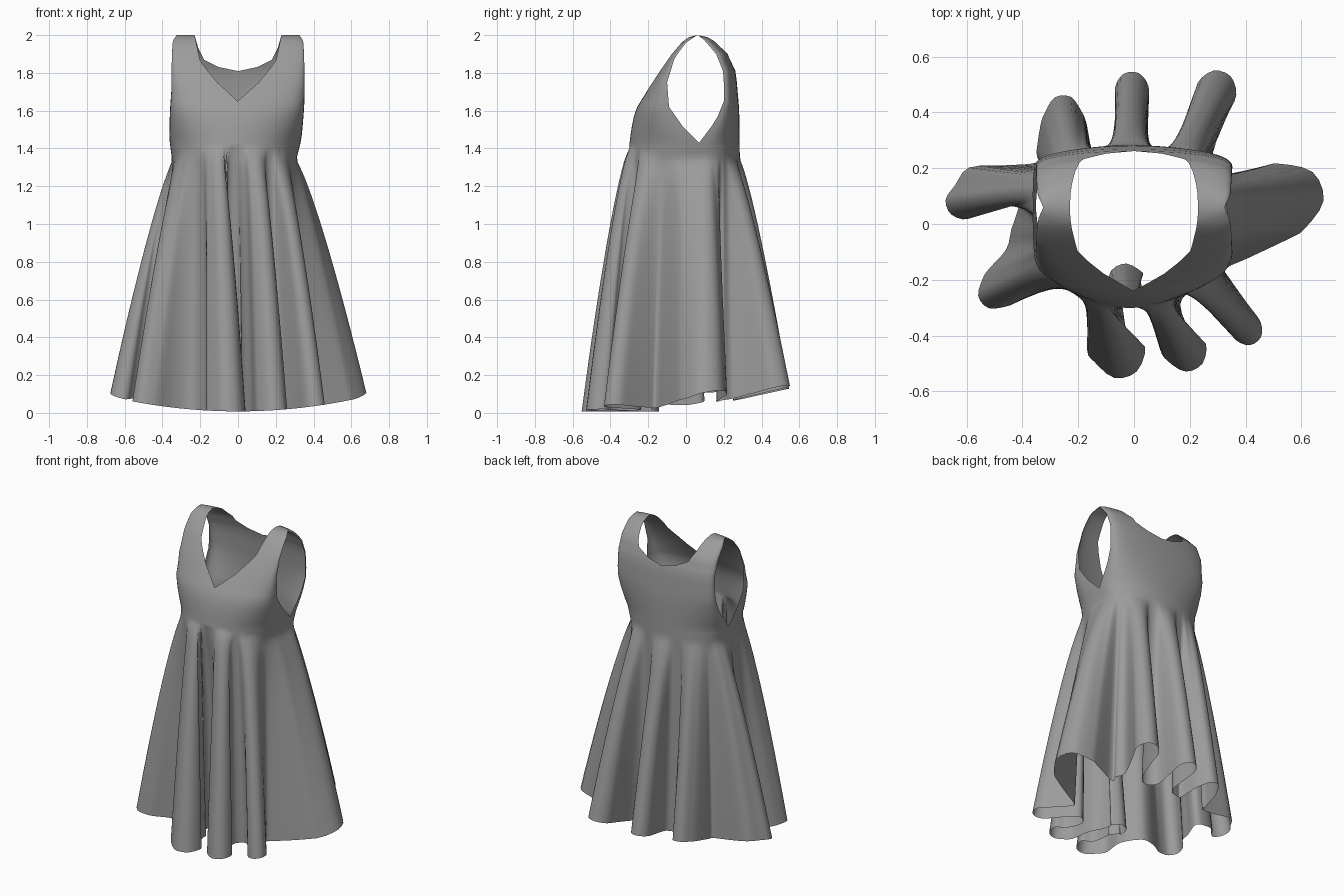
import bpy, bmesh
from math import sin, cos, asin, atan2, pi
from mathutils import Vector

if "Cube" in bpy.data.objects:
    bpy.data.objects.remove(bpy.data.objects["Cube"])

ARM_Z, TOP_Z, WAIST, MID_Y = 1.43, 1.415, 1.32, 0.06


def lerp_table(table, z):
    """Piecewise-linear lookup in a list of (z, value)."""
    if z <= table[0][0]:
        return table[0][1]
    for (z0, v0), (z1, v1) in zip(table, table[1:]):
        if z <= z1:
            return v0 + (v1 - v0) * (z - z0) / (z1 - z0)
    return table[-1][1]


def add_grid(bm, rows, closed):
    vs = [[bm.verts.new(p) for p in row] for row in rows]
    n = len(vs[0])
    for a, b in zip(vs, vs[1:]):
        for i in range(n if closed else n - 1):
            j = (i + 1) % n
            bm.faces.new((a[i], a[j], b[j], b[i]))


# Bodice profiles by height: half width, depth, armhole edge, neckline (-1 front, 1 back)
half_width = [(1.32, .325), (1.45, .35), (1.6, .355), (1.9, .35), (1.97, .345), (2, .325)]
depth = {-1: [(1.34, -.31), (1.5, -.29), (1.6, -.27), (1.7, -.21), (1.8, -.15),
              (1.9, -.08), (1.97, -.02), (1.99, .01), (2, .06)],
         1: [(1.34, .285), (1.6, .282), (1.8, .265), (1.9, .23), (1.97, .16), (1.99, .12), (2, .06)]}
armhole = {-1: [(1.43, .07), (1.52, -.02), (1.62, -.09), (1.75, -.1), (1.88, -.06),
                (1.96, 0), (1.98, .03), (2, .06)],
           1: [(1.43, .07), (1.55, .16), (1.65, .2), (1.8, .2), (1.9, .16), (1.97, .1),
               (1.98, .09), (2, .06)]}
neckline = {-1: [(1.65, 0), (1.75, .11), (1.86, .2), (2, .23)],
            1: [(1.81, 0), (1.83, .1), (1.87, .18), (1.93, .21), (2, .23)]}


def body_point(z, a, side):
    """Point at height z; a runs from 0 (centre) to pi/2 (side seam)."""
    edge, d = lerp_table(armhole[side], z), lerp_table(depth[side], z)
    c = max(cos(a), 0) ** 0.75
    shift = lerp_table([(1.34, -.02), (1.7, 0)], z)
    return Vector((shift + lerp_table(half_width, z) * sin(a), edge + (d - edge) * c, z))


def body_at(z, a):
    return body_point(z, asin(max(-1, min(1, sin(a)))), -1 if cos(a) > 0 else 1)


# Bodice: front and back panels, each mirrored, meeting at the shoulders
bm = bmesh.new()
zs = [ARM_Z, 1.47, 1.52, 1.57, 1.62, 1.65, 1.7, 1.75, 1.81, 1.83, 1.87, 1.9, 1.93,
      1.96, 1.975, 1.99, 2.0]
for side in (-1, 1):
    for mirror in (-1, 1):
        rows = []
        for z in zs:
            a0 = asin(lerp_table(neckline[side], z) / lerp_table(half_width, z))
            rows.append([body_point(z, mirror * (a0 + (pi / 2 - a0) * k / 14), side)
                         for k in range(15)])
        add_grid(bm, rows, False)

# Skirt folds, counter-clockwise: base, tip, base width, tip width, bend, next valley
# (negative widths make a fold that points inward)
folds = [
    ((.36, .02), (.66, .135), .30, .25, 0, (.31, .2)),
    ((.23, .27), (.315, .54), .11, .145, 0, (.12, .25)),
    ((0, .29), (-.01, .54), .11, .12, 0, (-.12, .26)),
    ((-.25, .26), (-.255, .455), .2, .13, 0, (-.35, .22)),
    ((-.44, .15), (-.665, .06), .13, .13, -.04, (-.44, -.02)),
    ((-.40, -.16), (-.54, -.28), .18, .13, 0, (-.24, -.21)),
    ((-.10, -.30), (-.03, -.54), .12, .19, -.03, None),
    ((0, -.27), (-.055, -.155), -.08, -.14, 0, None),
    ((.12, -.31), (.215, -.515), .10, .15, -.02, (.21, -.24)),
    ((.30, -.23), (.435, -.42), .11, .11, 0, (.33, -.16)),
]
ctrl = []
for base, tip, w0, w1, bend, valley in folds:
    b, e = Vector(base), Vector(tip)
    d = (e - b).normalized()
    n = Vector((-d.y, d.x))
    m = (b + e) / 2 + n * bend
    wm, s = (w0 + w1) / 4, e - d * abs(w1) * .4
    ctrl += [b - n * w0 / 2, m - n * wm, s - n * w1 / 2, e - n * w1 * .22,
             e + n * w1 * .22, s + n * w1 / 2, m + n * wm, b + n * w0 / 2]
    if valley:
        ctrl.append(Vector(valley))

# Hem outline: closed smooth curve through the fold points
hem = []
for i in range(len(ctrl)):
    p0, p1, p2, p3 = (ctrl[(i + k) % len(ctrl)] for k in (-1, 0, 1, 2))
    for k in range(3):
        t = k / 3
        hem.append(.5 * (2 * p1 + (p2 - p0) * t + (2 * p0 - 5 * p1 + 4 * p2 - p3) * t * t
                         + (3 * p1 - p0 - 3 * p2 + p3) * t ** 3))
N = len(hem)

# Waist angle for each hem point: unwrapped, then smoothed around the loop
off, prev = [], None
for i, p in enumerate(hem):
    a = atan2(p.x, MID_Y * .5 - p.y)
    if prev is not None:
        a += 2 * pi * round((prev - a) / (2 * pi))
    prev = a
    off.append(a - 2 * pi * i / N)
W = 15
for _ in range(2):
    off = [sum(off[(i + k) % N] for k in range(-W, W + 1)) / (2 * W + 1) for i in range(N)]
angles = [o + 2 * pi * i / N for i, o in enumerate(off)]

# Skirt: blend from the body to the folded hem; folds start higher at the front
rows, R = [], 32
for r in range(R + 1):
    t = (r / R) ** 1.3
    row = []
    for a, h in zip(angles, hem):
        hem_z = .008 + .17 * h.x ** 2 + .22 * max(0, h.y)
        z = TOP_Z + (hem_z - TOP_Z) * t
        front = max(0, cos(a)) ** 2
        onset = 1.34 + .075 * front
        w = body_at(max(z, WAIST), a)
        f = max(0, (onset - z) / (onset - hem_z)) ** (.8 - .08 * front)
        row.append((w.x + (h.x - w.x) * f, w.y + (h.y - w.y) * f, z))
    rows.append(row)
add_grid(bm, rows, True)

# Weld panels and bridge bodice to skirt
bmesh.ops.remove_doubles(bm, verts=bm.verts, dist=0.0005)
seam = [e for e in bm.edges if e.is_boundary and any(
    all(abs(v.co.z - z) < 1e-4 for v in e.verts) for z in (ARM_Z, TOP_Z))]
bmesh.ops.bridge_loops(bm, edges=seam)
bmesh.ops.recalc_face_normals(bm, faces=bm.faces)
for f in bm.faces:
    f.smooth = True
me = bpy.data.meshes.new("dress")
bm.to_mesh(me)
bm.free()
dress = bpy.data.objects.new("dress", me)
bpy.context.collection.objects.link(dress)

# Dark grey cloth
cloth = bpy.data.materials.new("grey_cloth")
cloth.diffuse_color = (.33, .33, .33, 1)
cloth.use_nodes = True
cloth.node_tree.nodes["Principled BSDF"].inputs["Base Color"].default_value = cloth.diffuse_color
me.materials.append(cloth)
